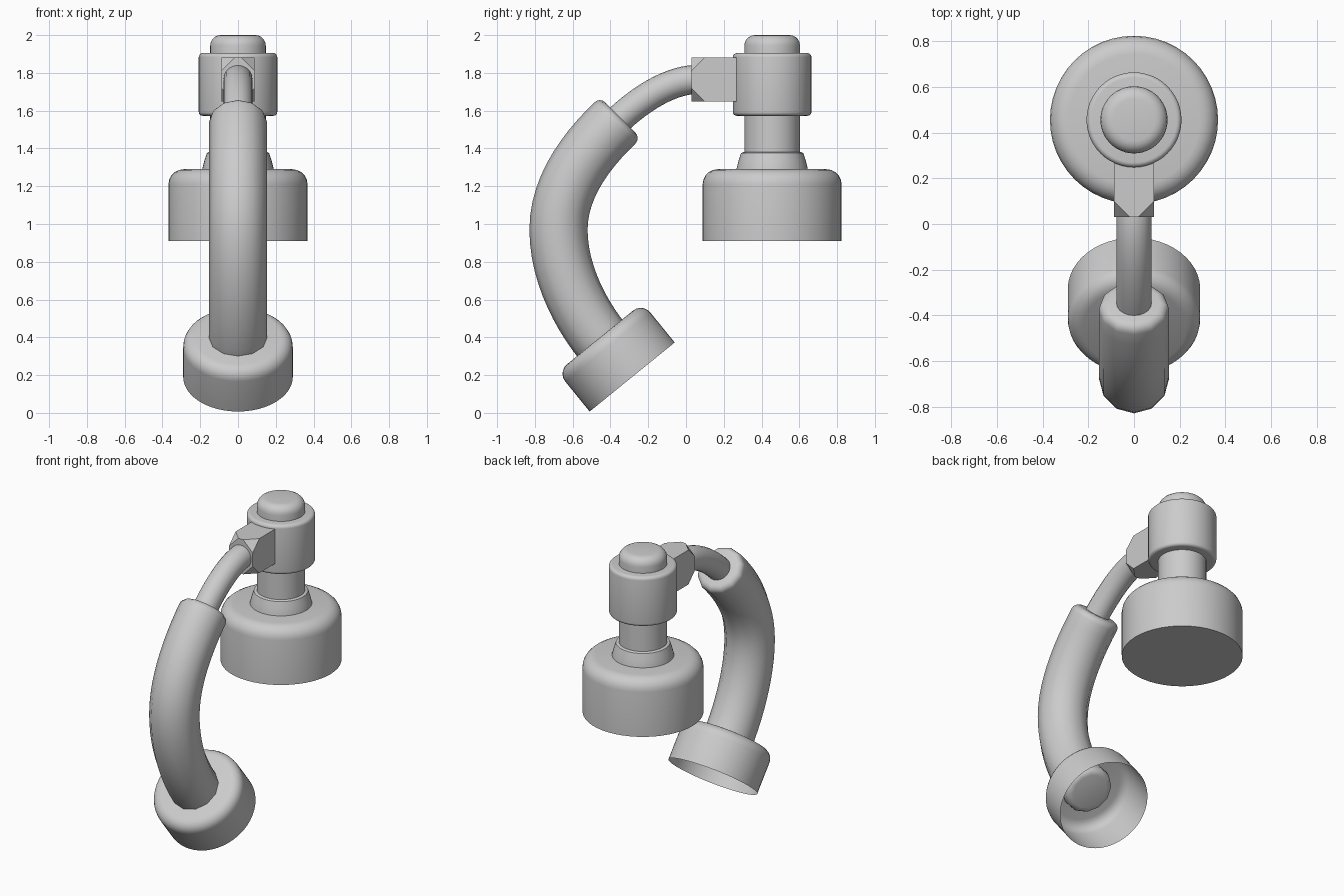
import bpy, bmesh, math
from mathutils import Vector, Matrix, geometry

if "Cube" in bpy.data.objects:
    bpy.data.objects.remove(bpy.data.objects["Cube"])


def finish(bm, name, angle=35):
    bmesh.ops.recalc_face_normals(bm, faces=bm.faces)
    me = bpy.data.meshes.new(name)
    bm.to_mesh(me)
    bm.free()
    ob = bpy.data.objects.new(name, me)
    bpy.context.collection.objects.link(ob)
    bpy.ops.object.select_all(action='DESELECT')
    ob.select_set(True)
    bpy.context.view_layer.objects.active = ob
    bpy.ops.object.shade_smooth_by_angle(angle=math.radians(angle))
    return ob


def loft(bm, rings, cap_start=True, cap_end=True):
    for a, b in zip(rings, rings[1:]):
        n = len(a)
        for i in range(n):
            bm.faces.new((a[i], a[(i + 1) % n], b[(i + 1) % n], b[i]))
    if cap_start:
        bm.faces.new(rings[0])
    if cap_end:
        bm.faces.new(rings[-1])


def rounded(r, z, b, up, n=5):
    """Profile points (radius, height) of a rounded rim."""
    pts = [(r - b + b * math.cos(i / n * math.pi / 2),
            z + (-b + b * math.sin(i / n * math.pi / 2)) * (1 if up else -1)) for i in range(n + 1)]
    return pts if up else pts[::-1]


def lathe(name, profile, matrix, cap_start=True, n=48):
    bm = bmesh.new()
    rings = [[bm.verts.new(matrix @ Vector((r * math.cos(2 * math.pi * i / n),
                                            r * math.sin(2 * math.pi * i / n), z)))
              for i in range(n)] for r, z in profile]
    loft(bm, rings, cap_start)
    return finish(bm, name)


def path(knots, n):
    """Bezier path in the x = 0 plane; knots are (y, z, direction y, direction z, handle length)."""
    out = []
    for a, b in zip(knots, knots[1:]):
        p, q = Vector((0, a[0], a[1])), Vector((0, b[0], b[1]))
        t, u = (Vector((0, k[2], k[3])).normalized() * k[4] for k in (a, b))
        pts = geometry.interpolate_bezier(p, p + t, q - u, q, n)
        out += pts if not out else pts[1:]
    return out


def tube(name, pts, radius, n, bevel=0.0):
    bm = bmesh.new()
    x = Vector((1, 0, 0))
    tang = [(pts[min(i + 1, len(pts) - 1)] - pts[max(i - 1, 0)]).normalized() for i in range(len(pts))]
    stations = [(p, t, radius) for p, t in zip(pts, tang)]
    if bevel:  # rounded ends extend past both path ends
        arc = [(bevel * math.sin(a), radius - bevel + bevel * math.cos(a))
               for a in (math.pi / 8 * k for k in range(1, 5))]
        stations = ([(pts[0] - tang[0] * d, tang[0], r) for d, r in arc[::-1]] + stations
                    + [(pts[-1] + tang[-1] * d, tang[-1], r) for d, r in arc])
    rings = []
    for p, t, r in stations:
        side = t.cross(x)
        rings.append([bm.verts.new(p + r * (x * math.cos(2 * math.pi * i / n)
                                            + side * math.sin(2 * math.pi * i / n))) for i in range(n)])
    loft(bm, rings)
    return finish(bm, name, 40)


# upright mount: bell, stem, body and cap share one axis
axis = Matrix.Translation((0, 0.456, 0))
lathe("bell", [(0.368, 0.91)] + rounded(0.368, 1.29, 0.08, True), axis)
lathe("collar", [(0.19, 1.28), (0.188, 1.295), (0.178, 1.335), (0.165, 1.375), (0.155, 1.38)], axis)
lathe("stem", [(0.147, 1.27), (0.147, 1.6)], axis)
lathe("body", rounded(0.208, 1.573, 0.02, False) + rounded(0.208, 1.905, 0.022, True), axis)
lathe("cap", [(0.147, 1.89)] + rounded(0.147, 2.0, 0.055, True), axis)

# connector block with clipped front corners
bm = bmesh.new()
bmesh.ops.create_cube(bm, size=1, matrix=Matrix.Translation((0, 0.165, 1.765))
                      @ Matrix.Diagonal((0.176, 0.27, 0.232, 1)))
bmesh.ops.bevel(bm, geom=[v for v in bm.verts if v.co.y < 0.1], offset=0.07,
                segments=1, affect='VERTICES')
finish(bm, "connector", 10)

# thin bent pipe from connector into the handle
tube("pipe", path([(0.06, 1.765, -1, 0, 0.16), (-0.39, 1.52, -0.70, -0.715, 0.16)], 16), 0.077, 20)

# thick curved handle
tube("handle", path([(-0.376, 1.535, -0.72, -0.69, 0.22), (-0.675, 0.97, 0, -1, 0.22),
                     (-0.44, 0.375, 0.63, -0.776, 0.20)], 12), 0.154, 12, 0.04)

# open cup at the handle's lower end
down = Vector((0, 0.63, -0.776))
cup = Matrix.Translation((0, -0.285, 0.19)) @ (-down).to_track_quat('Z', 'Y').to_matrix().to_4x4()
lathe("head_cup", [(0.29, 0)] + rounded(0.29, 0.27, 0.065, True), cup, cap_start=False)
